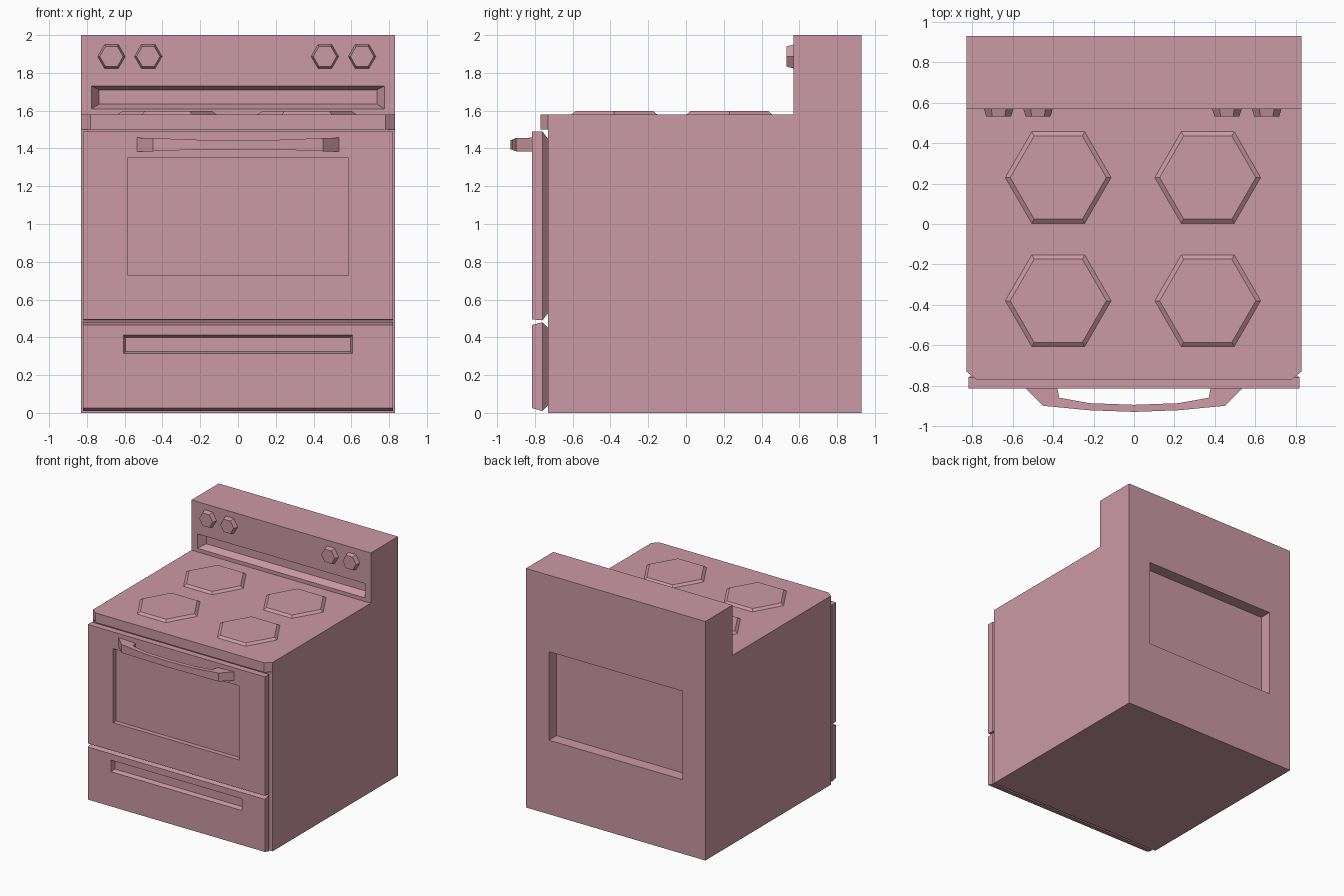
import bpy, bmesh, math
from mathutils import Matrix

if "Cube" in bpy.data.objects:
    bpy.data.objects.remove(bpy.data.objects["Cube"])

pink = bpy.data.materials.new("pink_enamel")
pink.diffuse_color = (0.6, 0.32, 0.38, 1)
pink.use_nodes = True
pink.node_tree.nodes["Principled BSDF"].inputs["Base Color"].default_value = pink.diffuse_color


def finish(name, bm):
    bmesh.ops.recalc_face_normals(bm, faces=bm.faces[:])
    me = bpy.data.meshes.new(name)
    bm.to_mesh(me)
    bm.free()
    me.materials.append(pink)
    ob = bpy.data.objects.new(name, me)
    bpy.context.collection.objects.link(ob)
    return ob


def rect(bm, y, hx, z0, z1):
    """Ring of four verts in a plane facing y."""
    return [bm.verts.new((x, y, z)) for x, z in
            ((-hx, z0), (hx, z0), (hx, z1), (-hx, z1))]


def loft(bm, rings, cap_start=True):
    """Join four-vert rings and cap the ends."""
    for a, b in zip(rings, rings[1:]):
        for i in range(4):
            j = (i + 1) % 4
            bm.faces.new((a[i], a[j], b[j], b[i]))
    bm.faces.new(rings[-1])
    if cap_start:
        bm.faces.new(rings[0])


def prism(bm, points, vec):
    """Extrude a polygon along vec."""
    face = bm.faces.new([bm.verts.new(p) for p in points])
    ext = bmesh.ops.extrude_face_region(bm, geom=[face], use_keep_orig=True)
    verts = [v for v in ext["geom"] if isinstance(v, bmesh.types.BMVert)]
    bmesh.ops.translate(bm, verts=verts, vec=vec)


def recess(bm, y, zmid, outer, inner, y_in):
    """Replace the flat face at (y, zmid) by one with a sunken pocket."""
    face = next(f for f in bm.faces
                if abs(f.calc_center_median().y - y) < 1e-4
                and abs(f.calc_center_median().z - zmid) < 1e-4)
    lo, hi = sorted(face.verts, key=lambda v: v.co.z)[:2], sorted(face.verts, key=lambda v: v.co.z)[2:]
    lo.sort(key=lambda v: v.co.x)
    hi.sort(key=lambda v: -v.co.x)
    bmesh.ops.delete(bm, geom=[face], context="FACES_ONLY")
    loft(bm, [lo + hi, rect(bm, y, *outer), rect(bm, y_in, *inner)], False)


def frustum(name, r0, r1, height, matrix):
    """Hexagonal tapered disc with points along x."""
    bm = bmesh.new()
    bmesh.ops.create_cone(bm, cap_ends=True, segments=6, radius1=r0,
                          radius2=r1, depth=height)
    rot = Matrix.Rotation(math.radians(30), 4, "Z")
    if abs(max(v.co.x for v in bm.verts) - r0) < 1e-4:
        rot = Matrix.Identity(4)
    bmesh.ops.transform(bm, matrix=matrix @ Matrix.Translation((0, 0, height / 2)) @ rot,
                        verts=bm.verts[:])
    finish(name, bm)


# Body with raised back panel, vent slot and rear pocket
bm = bmesh.new()
side = [(-0.73, 0), (0.93, 0), (0.93, 2), (0.57, 2), (0.57, 1.58), (-0.73, 1.58)]
prism(bm, [(-0.83, y, z) for y, z in side], (1.66, 0, 0))
recess(bm, 0.57, 1.79, (0.775, 1.61, 1.73), (0.735, 1.635, 1.71), 0.63)
recess(bm, 0.93, 1.0, (0.617, 0.62, 1.36), (0.617, 0.62, 1.36), 0.83)
finish("body", bm)

# Chamfered front lip of the cooktop
bm = bmesh.new()
prism(bm, [(-0.83, -0.73, 1.5), (-0.78, -0.77, 1.5), (0.78, -0.77, 1.5),
           (0.83, -0.73, 1.5)], (0, 0, 0.08))
finish("cooktop_lip", bm)

# Oven door with sunken window
bm = bmesh.new()
loft(bm, [rect(bm, *r) for r in (
    (-0.73, 0.785, 0.53, 1.45), (-0.76, 0.82, 0.49, 1.49), (-0.815, 0.82, 0.495, 1.49),
    (-0.815, 0.585, 0.73, 1.35), (-0.775, 0.585, 0.73, 1.35))])
finish("oven_door", bm)

# Storage drawer with sunken grip
bm = bmesh.new()
loft(bm, [rect(bm, *r) for r in (
    (-0.73, 0.785, 0.04, 0.45), (-0.76, 0.82, 0.01, 0.48), (-0.815, 0.82, 0.025, 0.465),
    (-0.815, 0.607, 0.315, 0.412), (-0.775, 0.595, 0.325, 0.398))])
finish("storage_drawer", bm)

# Bowed door handle: outer x, y, half height, inner x, y, half height
half = [(-0.54, -0.81, 0.037, -0.38, -0.81, 0.03),
        (-0.45, -0.90, 0.035, -0.37, -0.86, 0.028),
        (-0.22, -0.922, 0.026, -0.22, -0.887, 0.026),
        (0, -0.93, 0.025, 0, -0.895, 0.025)]
sections = half + [(-a, b, c, -d, e, f) for a, b, c, d, e, f in half[-2::-1]]
bm = bmesh.new()
loft(bm, [[bm.verts.new(p) for p in ((a, b, 1.42 - c), (a, b, 1.42 + c),
                                     (d, e, 1.42 + f), (d, e, 1.42 - f))]
          for a, b, c, d, e, f in sections])
finish("door_handle", bm)

# Burners
for x in (-0.375, 0.365):
    for y in (-0.38, 0.23):
        frustum("burner", 0.262, 0.238, 0.017, Matrix.Translation((x, y, 1.58)))

# Control knobs
for x in (-0.67, -0.475, 0.46, 0.657):
    frustum("control_knob", 0.073, 0.062, 0.037,
            Matrix.Translation((x, 0.57, 1.887)) @ Matrix.Rotation(math.pi / 2, 4, "X"))
